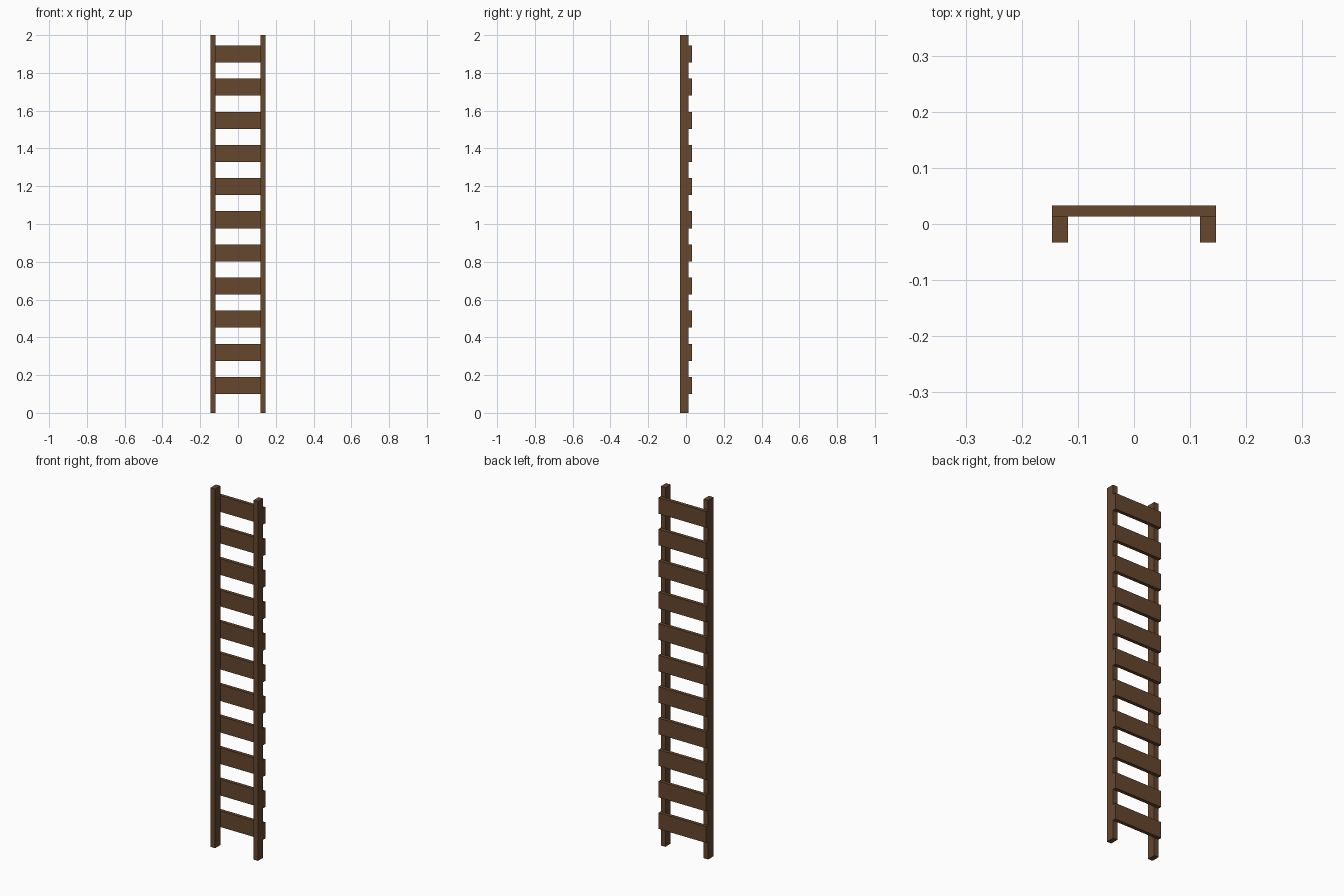
import bpy
import bmesh
from mathutils import Matrix, Vector

default = bpy.data.objects.get("Cube")
if default:
    bpy.data.objects.remove(default, do_unlink=True)

# Single dark brown wood
wood = bpy.data.materials.new("brown_wood")
wood.use_nodes = True
colour = (0.13, 0.063, 0.027, 1)
wood.diffuse_color = colour
wood.node_tree.nodes["Principled BSDF"].inputs["Base Color"].default_value = colour

HALF_W, HALF_D, HEIGHT = 0.146, 0.033, 2.0
RAIL_W, RUNG_D, RUNG_H = 0.028, 0.0195, 0.09
RUNGS, FIRST, LAST = 11, 0.145, 1.9


def box(name, centre, size):
    """Flat-sided beam with its origin at its centre."""
    mesh = bpy.data.meshes.new(name)
    bm = bmesh.new()
    bmesh.ops.create_cube(bm, size=1, matrix=Matrix.Diagonal(Vector(size)).to_4x4())
    bm.to_mesh(mesh)
    bm.free()
    mesh.materials.append(wood)
    obj = bpy.data.objects.new(name, mesh)
    obj.location = centre
    bpy.context.collection.objects.link(obj)
    return obj


# Two upright rails
rail_d = 2 * HALF_D - RUNG_D
for side, name in ((1, "left_rail"), (-1, "right_rail")):
    box(name, (side * (HALF_W - RAIL_W / 2), -HALF_D + rail_d / 2, HEIGHT / 2),
        (RAIL_W, rail_d, HEIGHT))

# Plank rungs fixed across the back of the rails
for i in range(RUNGS):
    z = FIRST + (LAST - FIRST) * i / (RUNGS - 1)
    box(f"rung_{i + 1}", (0, HALF_D - RUNG_D / 2, z), (2 * HALF_W, RUNG_D, RUNG_H))
